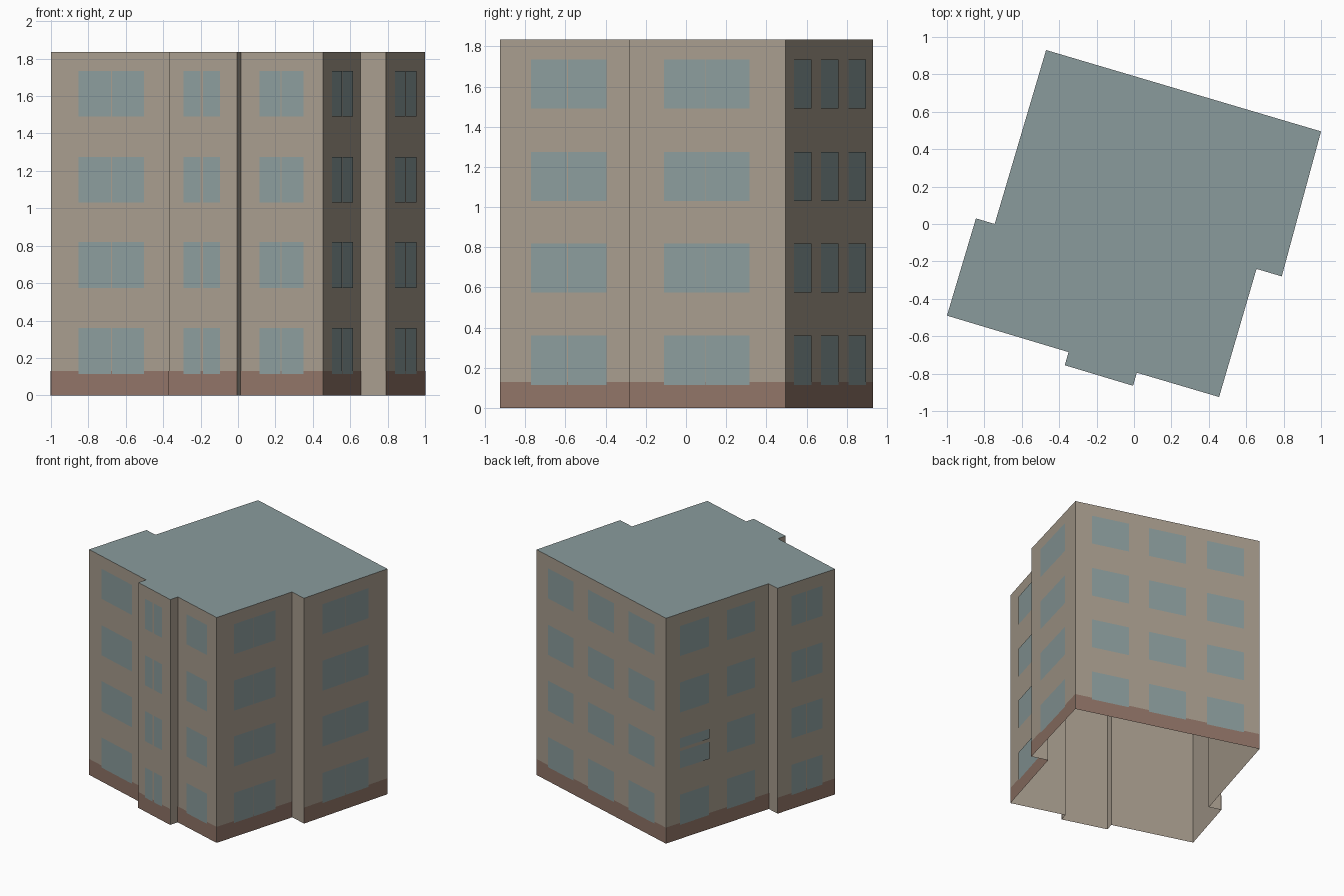
import bpy
import bmesh
from mathutils import Vector

cube = bpy.data.objects.get("Cube")
if cube:
    bpy.data.objects.remove(cube, do_unlink=True)

HEIGHT = 1.835
BASE_TOP = 0.13
WINDOW_HEIGHT = 0.245
SILLS = [0.115, 0.575, 1.03, 1.49]


def material(name, rgb):
    mat = bpy.data.materials.new(name)
    mat.use_nodes = True
    colour = (*rgb, 1.0)
    mat.diffuse_color = colour
    bsdf = mat.node_tree.nodes["Principled BSDF"]
    bsdf.inputs["Base Color"].default_value = colour
    bsdf.inputs["Roughness"].default_value = 0.9
    return mat


WALL = material("beige_wall", (0.39, 0.335, 0.27))
BASE = material("brown_base", (0.28, 0.175, 0.135))
GLASS = material("blue_grey_glass", (0.26, 0.335, 0.335))
ROOF = material("blue_grey_roof", (0.255, 0.33, 0.335))


def build(name, quads, mat):
    """Make one object from a list of face outlines."""
    bm = bmesh.new()
    for quad in quads:
        bm.faces.new([bm.verts.new(p) for p in quad])
    bmesh.ops.remove_doubles(bm, verts=bm.verts, dist=0.0001)
    mesh = bpy.data.meshes.new(name)
    bm.to_mesh(mesh)
    bm.free()
    mesh.materials.append(mat)
    obj = bpy.data.objects.new(name, mesh)
    bpy.context.collection.objects.link(obj)
    return obj


def panel(p, q, start, end, low, high, lift_start=0.0, lift_end=None):
    """Upright quad along wall p-q, lifted off its outer side."""
    if lift_end is None:
        lift_end = lift_start
    d = q - p
    out = Vector((d.y, -d.x)).normalized()
    a = p + d * start + out * lift_start
    b = p + d * end + out * lift_end
    return [(a.x, a.y, low), (b.x, b.y, low), (b.x, b.y, high), (a.x, a.y, high)]


# Footprint corners, anticlockwise from the front right corner
corners = [Vector(c) for c in (
    (-1.0, -0.49), (-0.35, -0.685), (-0.37, -0.755), (-0.005, -0.865),
    (0.015, -0.795), (0.455, -0.925), (0.655, -0.24), (0.79, -0.28),
    (1.0, 0.495), (-0.47, 0.93), (-0.745, 0.0), (-0.845, 0.03))]
sides = [(p, corners[(i + 1) % len(corners)]) for i, p in enumerate(corners)]

# Wall index -> window spans along that wall; the short returns stay plain
windows = {
    0: [(0.23, 0.495), (0.502, 0.765)],
    2: [(0.22, 0.465), (0.505, 0.755)],
    4: [(0.23, 0.485), (0.497, 0.765)],
    5: [(0.225, 0.486), (0.494, 0.775)],
    7: [(0.22, 0.487), (0.492, 0.77)],
    8: [(0.09, 0.29), (0.40, 0.60), (0.715, 0.915)],
    9: [(0.136, 0.417), (0.59, 0.865)],
    11: [(0.24, 0.495), (0.505, 0.775)],
}

# Wall shell, open underneath
build("walls", [panel(p, q, 0, 1, 0, HEIGHT) for p, q in sides], WALL)

# Flat roof
build("roof", [[(c.x, c.y, HEIGHT) for c in corners]], ROOF)

# Painted base band on the main walls
build("base_band", [panel(*sides[i], 0, 1, 0, BASE_TOP, 0.002) for i in windows], BASE)

# Window panes on four floors
panes = []
for i, spans in windows.items():
    for floor, sill in enumerate(SILLS):
        for n, (start, end) in enumerate(spans):
            top = sill + WINDOW_HEIGHT
            if (i, floor, n) == (9, 1, 0):
                # One window stands slightly ajar, split by a rail
                rail = sill + 0.14
                panes.append(panel(*sides[i], start, end, sill, rail, 0.004, 0.009))
                panes.append(panel(*sides[i], start, end, rail + 0.025, top, 0.004, 0.009))
            else:
                panes.append(panel(*sides[i], start, end, sill, top, 0.004))
build("window_panes", panes, GLASS)
